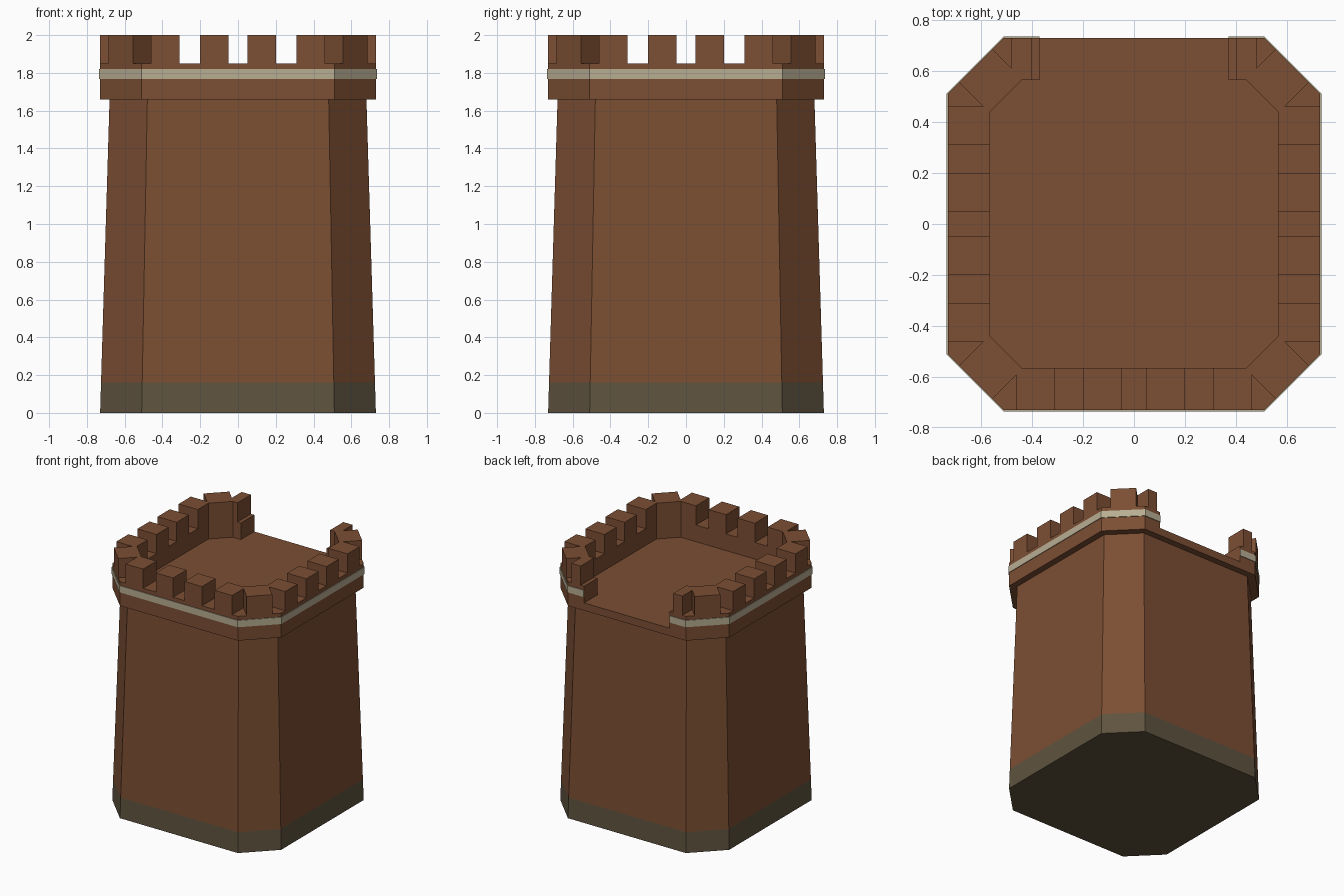
import bpy, bmesh

cube = bpy.data.objects.get("Cube")
if cube:
    bpy.data.objects.remove(cube, do_unlink=True)


def material(name, colour):
    m = bpy.data.materials.new(name)
    m.use_nodes = True
    m.diffuse_color = (*colour, 1)
    m.node_tree.nodes["Principled BSDF"].inputs["Base Color"].default_value = (*colour, 1)
    return m


BROWN = material("brown wall", (0.20, 0.077, 0.033))
STONE = material("dark stone", (0.113, 0.087, 0.049))
CREAM = material("pale trim", (0.48, 0.42, 0.29))

OUT, CUT = 0.73, 0.51          # outer wall face and its chamfer corner
INN, INN_CUT = 0.565, 0.44     # inner wall face and its chamfer corner
DECK, WALL_TOP, TOP = 1.72, 1.85, 2.0
GAP = 0.37                     # half width of the opening at the back


def octagon(r, c):
    quarter = [(c, r), (r, c)]
    pts = []
    for _ in range(4):
        pts += quarter
        quarter = [(y, -x) for x, y in quarter]
    return pts


def loft(name, levels, mats):
    """Stack footprints [(z, points)]; mats holds one material per storey."""
    bm = bmesh.new()
    rings = [[bm.verts.new((x, y, z)) for x, y in pts] for z, pts in levels]
    bm.faces.new(rings[0])
    for i in range(len(rings) - 1):
        a, b = rings[i], rings[i + 1]
        for k in range(len(a)):
            j = (k + 1) % len(a)
            bm.faces.new((a[k], a[j], b[j], b[k])).material_index = i
    bm.faces.new(rings[-1]).material_index = len(mats) - 1
    bmesh.ops.recalc_face_normals(bm, faces=bm.faces)
    me = bpy.data.meshes.new(name)
    bm.to_mesh(me)
    bm.free()
    for m in mats:
        me.materials.append(m)
    ob = bpy.data.objects.new(name, me)
    bpy.context.collection.objects.link(ob)
    return ob


def prism(name, pts, z0, z1, mat):
    return loft(name, [(z0, pts), (z1, pts)], [mat])


def open_ring(r, c, ri, ci):
    """Octagonal ring footprint left open at the back."""
    outer, inner = octagon(r, c), octagon(ri, ci)
    return ([(GAP, r)] + outer + [(-GAP, r), (-GAP, ri)]
            + inner[::-1] + [(GAP, ri)])


# Tapered tower body with a stone base
BASE_Z, BODY_Z = 0.16, 1.66
t = BASE_Z / BODY_Z
loft("tower_body",
     [(0, octagon(OUT, CUT)),
      (BASE_Z, octagon(OUT - 0.05 * t, CUT - 0.03 * t)),
      (BODY_Z, octagon(OUT - 0.05, CUT - 0.03))],
     [STONE, BROWN])

# Deck slab, parapet wall and trim band
prism("deck", octagon(OUT, CUT), BODY_Z, DECK, BROWN)
prism("parapet_wall", open_ring(OUT, CUT, INN, INN_CUT), DECK, WALL_TOP, BROWN)
prism("trim_band", open_ring(OUT + 0.005, CUT + 0.002, OUT - 0.01, CUT - 0.004),
      1.767, 1.82, CREAM)

# Corner merlons: a diagonal block joined to a block on each neighbouring wall
WEDGE = 0.13
mid = (OUT + CUT - WEDGE) / 2


def corner_footprint(start, end):
    wall = [(start, INN), (start, OUT), (end, OUT), (end, end + WEDGE), (mid, mid + WEDGE)]
    side = [(INN, 0.31), (OUT, 0.31), (OUT, 0.46), (0.46 + WEDGE, 0.46), (mid + WEDGE, mid)]
    return wall + side[::-1] + [(INN, INN_CUT), (INN_CUT, INN)]


for sx, side in ((1, "left"), (-1, "right")):
    for sy, end, span in ((-1, "front", (0.31, 0.46)), (1, "back", (0.40, 0.48))):
        pts = [(sx * x, sy * y) for x, y in corner_footprint(*span)]
        prism(f"{end}_{side}_corner_merlon", pts, WALL_TOP, TOP, BROWN)

# Middle merlons, a pair on the front and on each side
for s in (-1, 1):
    block = [(s * 0.05, INN), (s * 0.20, INN), (s * 0.20, OUT), (s * 0.05, OUT)]
    prism("front_merlon", [(x, -y) for x, y in block], WALL_TOP, TOP, BROWN)
    prism("left_merlon", [(y, x) for x, y in block], WALL_TOP, TOP, BROWN)
    prism("right_merlon", [(-y, x) for x, y in block], WALL_TOP, TOP, BROWN)
